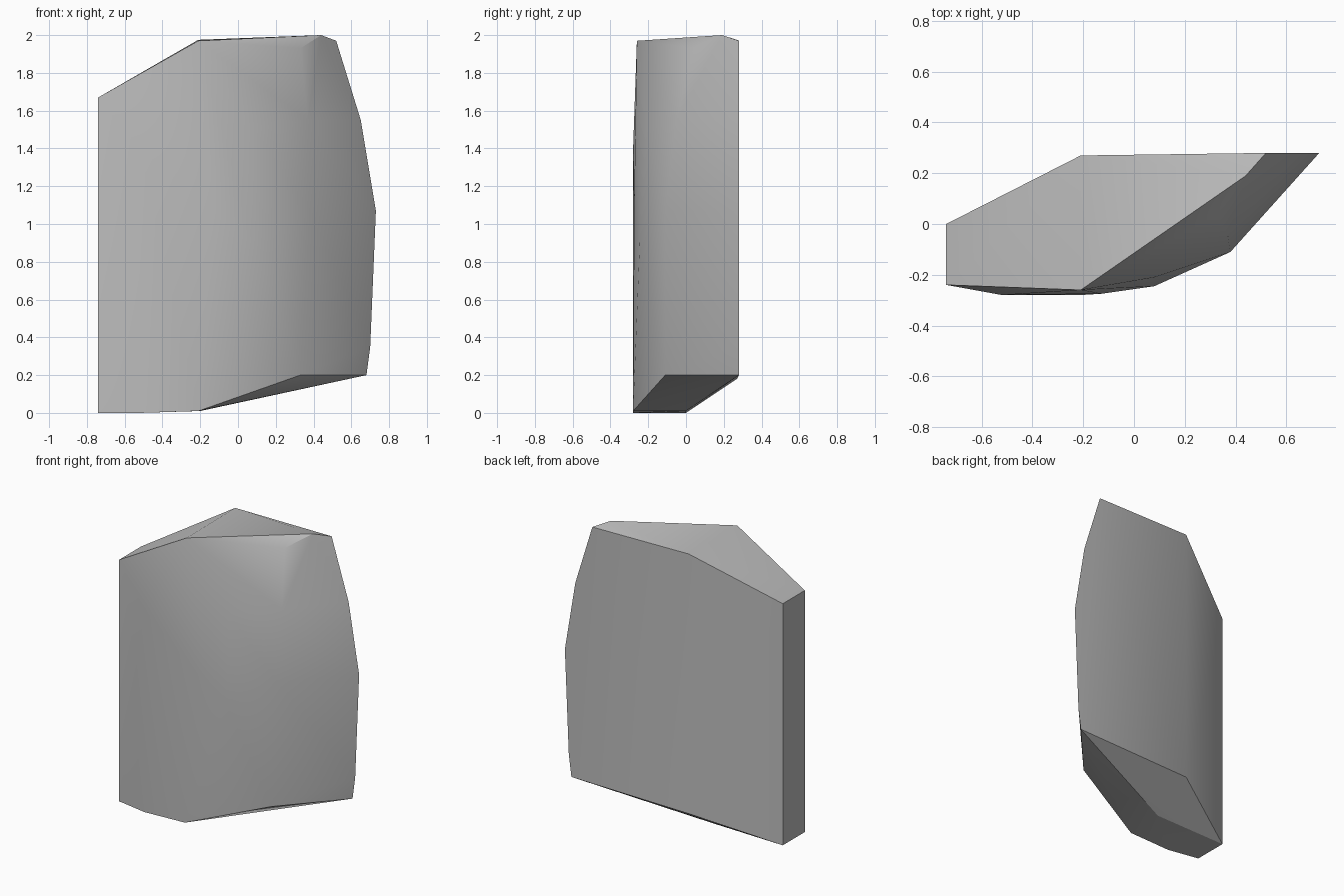
import bpy
import bmesh
import math

# Remove the default object
default_object = bpy.data.objects.get("Cube")
if default_object:
    bpy.data.objects.remove(default_object, do_unlink=True)


def make_material(name, colour):
    """One flat colour for viewport and render."""
    material = bpy.data.materials.new(name)
    material.use_nodes = True
    material.diffuse_color = colour
    material.node_tree.nodes["Principled BSDF"].inputs["Base Color"].default_value = colour
    return material


def make_hull(name, corners, material):
    """Solid chunk wrapped tightly around its corner points."""
    bm = bmesh.new()
    verts = [bm.verts.new(corner) for corner in corners]
    result = bmesh.ops.convex_hull(bm, input=verts)
    loose = {v for v in result["geom_interior"] if isinstance(v, bmesh.types.BMVert)}
    bmesh.ops.delete(bm, geom=list(loose), context="VERTS")
    bmesh.ops.recalc_face_normals(bm, faces=bm.faces[:])
    mesh = bpy.data.meshes.new(name)
    bm.to_mesh(mesh)
    bm.free()
    mesh.materials.append(material)
    chunk = bpy.data.objects.new(name, mesh)
    bpy.context.collection.objects.link(chunk)
    return chunk


# Straight cut end on the right
cut_end = [(-.74, y, z) for y in (-.24, 0) for z in (0, 1.67)]

# Rounded front, swelling in the middle
front = [
    (-.52, -.28, 0), (-.52, -.28, 1.4),
    (-.21, -.28, .01), (-.13, -.275, 1.07), (-.21, -.26, 1.97),
    (.08, -.245, .9), (.08, -.21, 1.5),
    (.33, -.11, .2), (.38, -.11, 1.07), (.37, -.05, 1.55), (.33, .04, 1.93),
]

# Bowed outer edge on the left
outer_edge = [(x, .28, z) for x, z in
              ((.68, .2), (.7, .35), (.73, 1.07), (.65, 1.55), (.52, 1.97))]

# Back ridge, top peak and underside corner
back = [(-.21, .27, .18), (-.21, .27, 1.975)]
peak_and_base = [(.44, .19, 2), (-.2, 0, .01)]

stone = make_material("stone grey", (.5, .5, .5, 1))
chunk = make_hull("stone_chunk", cut_end + front + outer_edge + back + peak_and_base, stone)

# Soft faces with crisp broken edges
bpy.ops.object.select_all(action="DESELECT")
chunk.select_set(True)
bpy.context.view_layer.objects.active = chunk
bpy.ops.object.shade_smooth_by_angle(angle=math.radians(30))
